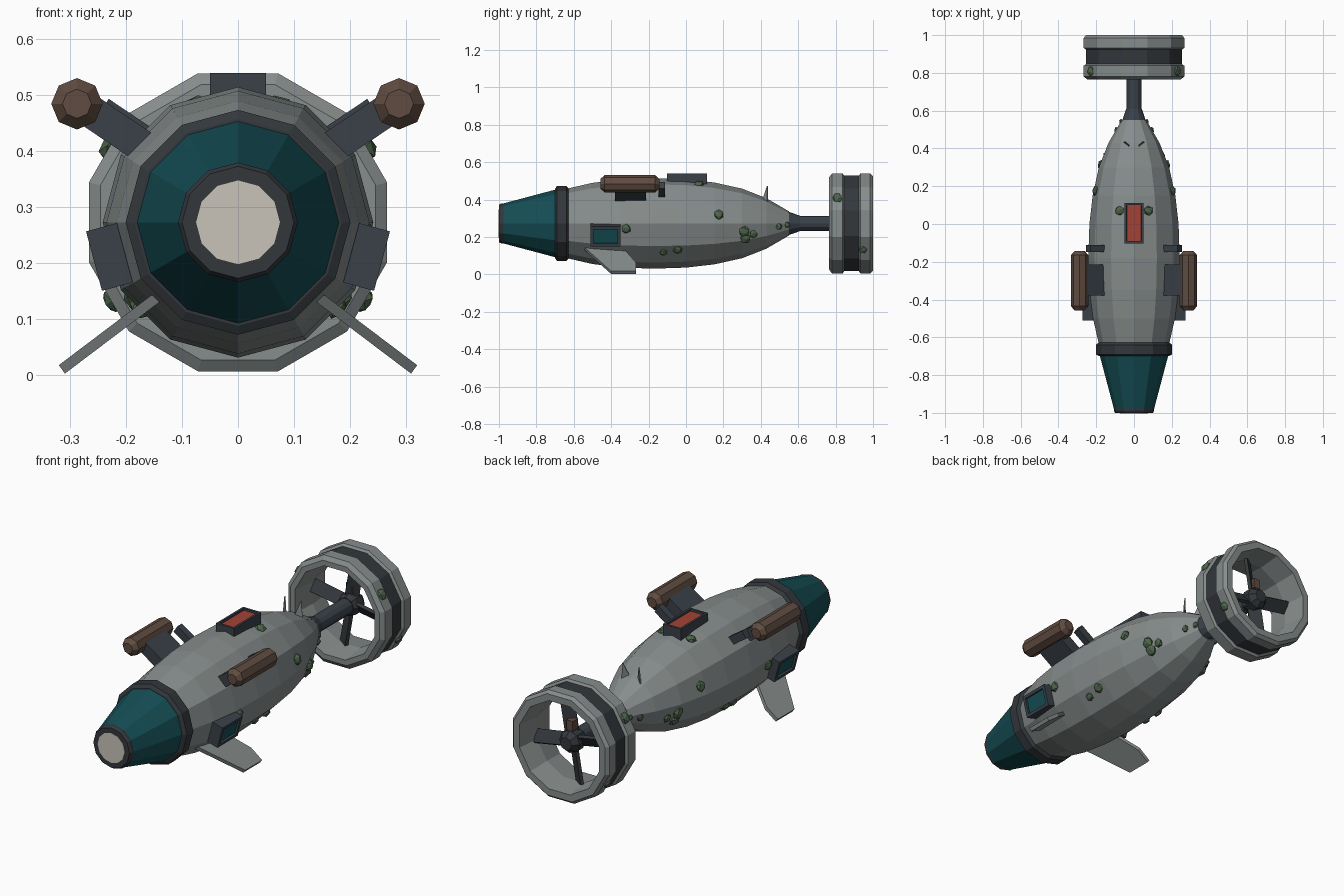
import bpy, bmesh, math
from mathutils import Matrix, Vector

cube = bpy.data.objects.get("Cube")
if cube:
    bpy.data.objects.remove(cube, do_unlink=True)

AXIS = 0.273  # height of the hull's centre line


def material(name, rgb):
    m = bpy.data.materials.new(name)
    m.use_nodes = True
    m.diffuse_color = (*rgb, 1)
    m.node_tree.nodes["Principled BSDF"].inputs["Base Color"].default_value = (*rgb, 1)
    return m


GREY = material("hull grey", (0.24, 0.265, 0.262))
DARK = material("blue gunmetal", (0.042, 0.052, 0.066))
CHAR = material("charcoal", (0.033, 0.038, 0.044))
TEAL = material("teal glass", (0.007, 0.075, 0.09))
BROWN = material("rust brown", (0.115, 0.072, 0.052))
RED = material("hatch red", (0.36, 0.055, 0.033))
GREEN = material("weed green", (0.075, 0.13, 0.07))
CREAM = material("cream lamp", (0.58, 0.54, 0.48))


def finish(name, bm, *mats):
    bmesh.ops.recalc_face_normals(bm, faces=bm.faces)
    me = bpy.data.meshes.new(name)
    bm.to_mesh(me)
    bm.free()
    for m in mats:
        me.materials.append(m)
    ob = bpy.data.objects.new(name, me)
    bpy.context.collection.objects.link(ob)
    return ob


def lathe(name, profile, mat, x=0, z=AXIS, sides=12, phase=0, closed=False):
    """Turn (y, radius) points about a line along y."""
    bm = bmesh.new()
    rings = []
    for y, r in profile:
        angles = [2 * math.pi * (i + phase) / sides for i in range(sides)]
        rings.append([bm.verts.new((x + r * math.sin(a), y, z + r * math.cos(a))) for a in angles])
    pairs = list(zip(rings, rings[1:]))
    if closed:
        pairs.append((rings[-1], rings[0]))
    else:
        bm.faces.new(rings[0])
        bm.faces.new(rings[-1])
    for a, b in pairs:
        for i in range(sides):
            j = (i + 1) % sides
            bm.faces.new((a[i], a[j], b[j], b[i]))
    return finish(name, bm, mat)


def box(name, size, matrix, mat, panel=None, panel_mat=None, rim=0.015):
    """Box; an optional recessed panel is cut in the face pointing along panel."""
    bm = bmesh.new()
    bmesh.ops.create_cube(bm, size=1, matrix=Matrix.Diagonal((*size, 1)))
    bm.normal_update()
    if panel:
        face = max(bm.faces, key=lambda f: f.normal.dot(Vector(panel)))
        bmesh.ops.inset_individual(bm, faces=[face], thickness=rim)
        bmesh.ops.inset_individual(bm, faces=[face], thickness=0.001, depth=-0.01)
        face.material_index = 1
    bm.transform(matrix)
    return finish(name, bm, *([mat, panel_mat] if panel else [mat]))


def plate(name, points, thickness, mat):
    """Flat outline pushed out along a thickness vector."""
    bm = bmesh.new()
    t = Vector(thickness) / 2
    a = [bm.verts.new(Vector(p) - t) for p in points]
    b = [bm.verts.new(Vector(p) + t) for p in points]
    bm.faces.new(a)
    bm.faces.new(b)
    for i in range(len(a)):
        j = (i + 1) % len(a)
        bm.faces.new((a[i], a[j], b[j], b[i]))
    return finish(name, bm, mat)


def tilt(x, y, z, degrees):
    return Matrix.Translation((x, y, z)) @ Matrix.Rotation(math.radians(degrees), 4, "Y")


# Hull, glass nose and collar
HULL = [(-0.64, 0.185), (-0.5, 0.217), (-0.35, 0.235), (-0.18, 0.242), (0, 0.236),
        (0.15, 0.219), (0.3, 0.186), (0.43, 0.135), (0.55, 0.065)]
lathe("hull", HULL, GREY)
lathe("nose_glass", [(-0.98, 0.106), (-0.69, 0.183)], TEAL)
lathe("nose_rim", [(-1, 0.1), (-0.988, 0.107), (-0.972, 0.107)], CHAR)
lathe("nose_lamp", [(-1.002, 0.075), (-0.99, 0.075)], CREAM)
lathe("nose_collar", [(-0.7, 0.185), (-0.69, 0.201), (-0.64, 0.201), (-0.625, 0.185)], CHAR)

# Tail shaft, propeller and its round shroud
lathe("tail_cone", [(0.535, 0.067), (0.61, 0.041)], DARK)
lathe("tail_shaft", [(0.6, 0.04), (0.88, 0.04)], DARK)
lathe("propeller_hub", [(0.85, 0.045), (0.87, 0.056), (0.92, 0.056), (0.95, 0.032)], CHAR, sides=8)
for k in range(4):
    blade = tilt(0, 0.89, AXIS, 10 + 90 * k)
    blade = blade @ Matrix.Translation((0, 0, 0.125)) @ Matrix.Rotation(math.radians(35), 4, "Z")
    box("propeller_blade", (0.065, 0.016, 0.17), blade, CHAR)
box("propeller_latch", (0.035, 0.04, 0.05), tilt(0, 0.9, AXIS + 0.08, 0), BROWN)
SHROUD = [(0.765, 0.255), (0.78, 0.276), (0.838, 0.276), (0.85, 0.258), (0.92, 0.258),
          (0.932, 0.276), (0.985, 0.276), (1, 0.262), (1, 0.228), (0.885, 0.212), (0.765, 0.228)]
lathe("shroud", SHROUD, GREY, phase=0.5, closed=True)
lathe("shroud_band", [(0.846, 0.25), (0.846, 0.264), (0.924, 0.264), (0.924, 0.25)], CHAR,
      phase=0.5, closed=True)

# Top hatch with red panel
box("top_hatch", (0.1, 0.214, 0.06), tilt(0, 0.005, 0.51, 0), DARK, (0, 0, 1), RED, 0.016)

# Paired parts
for side, s in (("left", 1), ("right", -1)):
    box(side + "_window", (0.057, 0.16, 0.11), tilt(s * 0.23, -0.43, 0.211, s * 15),
        DARK, (s, 0, 0), TEAL, 0.022)
    lathe(side + "_pod", [(-0.458, 0.026), (-0.435, 0.046), (-0.165, 0.046), (-0.142, 0.026)],
          BROWN, x=s * 0.288, z=0.485, sides=8)
    box(side + "_pod_arm", (0.14, 0.165, 0.058), tilt(s * 0.22, -0.297, 0.442, s * -34), DARK)
    box(side + "_pod_brace", (0.09, 0.035, 0.04), tilt(s * 0.205, -0.13, 0.452, s * -34), DARK)

    # Swept diving fin, sloping down and out
    outline = [(0, -0.545), (1, -0.4), (1, -0.267), (0.65, -0.267), (0, -0.34)]
    plate(side + "_fin", [(s * (0.143 + 0.172 * u), y, 0.14 - 0.13 * u) for u, y in outline],
          (s * 0.011, 0, 0.015), GREY)
    plate(side + "_tail_spike", [(s * 0.018, 0.405, 0.385), (s * 0.055, 0.435, 0.375),
                                 (s * 0.045, 0.435, 0.472)], (s * 0.003, -0.005, 0), GREY)

    # Sea growth stuck on hull and shroud: position along y, angle, size
    growth = [(0.175, 13, 0.028), (-0.32, -7, 0.027), (-0.12, -41, 0.022), (-0.045, -37, 0.027),
              (0.31, -14, 0.032), (0.315, -27, 0.032), (0.36, -21, 0.024), (0.495, -10, 0.02),
              (0.54, -6, 0.017), (0.07, 70, 0.027), (0.81, 31, 0.03), (0.945, -32, 0.024)]
    for k, (y, degrees, size) in enumerate(growth):
        radius = 0.266
        for (y0, r0), (y1, r1) in zip(HULL, HULL[1:]):
            if y0 <= y <= y1:
                radius = (r0 + (r1 - r0) * (y - y0) / (y1 - y0)) * 0.98
        m = tilt(0, y, AXIS, -s * degrees) @ Matrix.Translation((s * radius, 0, 0))
        m = m @ Matrix.Rotation(k, 4, "X") @ Matrix.Diagonal((size * 0.6, size, size, 1))
        bm = bmesh.new()
        bmesh.ops.create_icosphere(bm, subdivisions=1, radius=1, matrix=m)
        finish(side + "_sea_growth", bm, GREEN)
